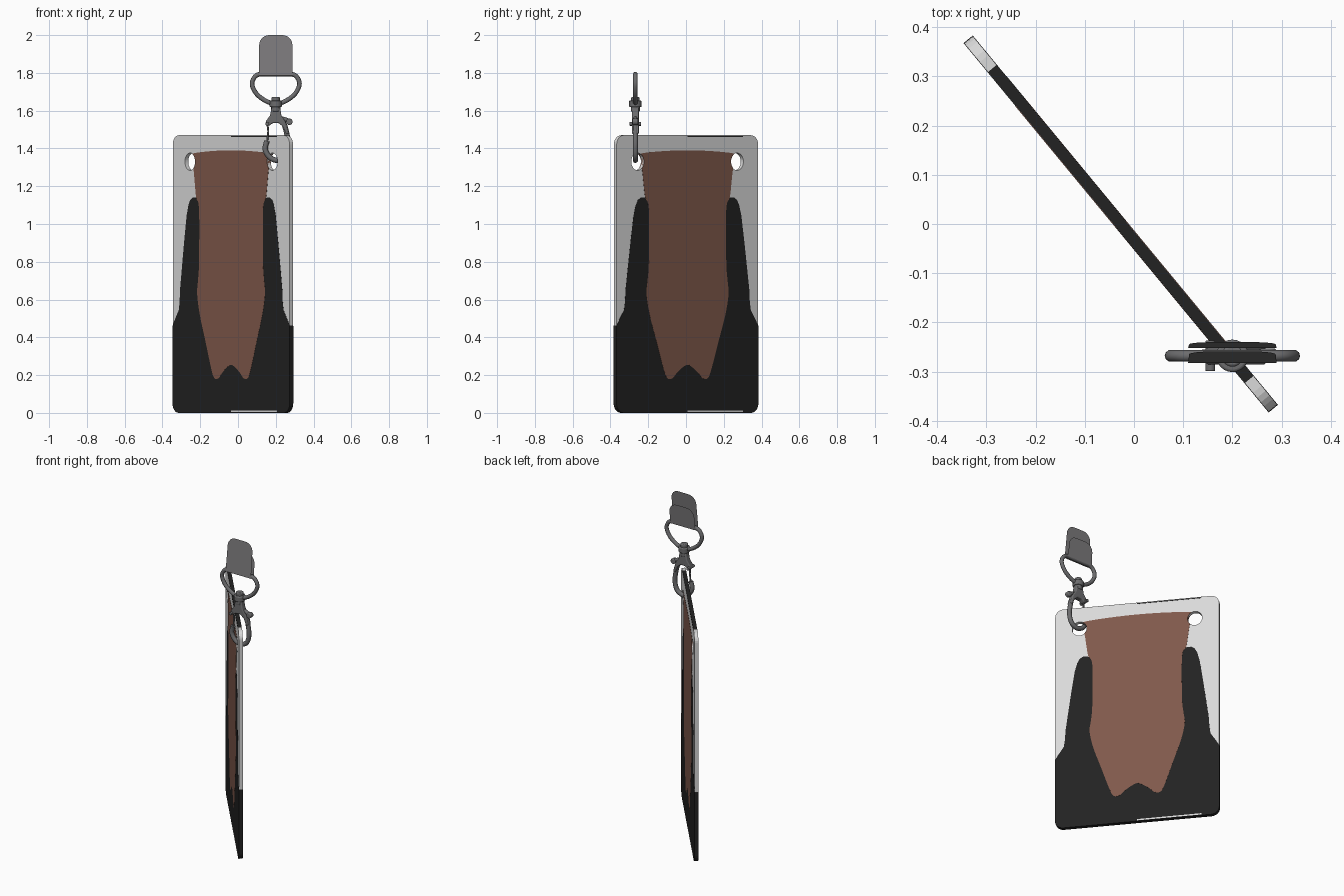
import bpy, bmesh, math
from mathutils import Matrix, Vector

cube = bpy.data.objects.get("Cube")
if cube:
    bpy.data.objects.remove(cube)


def material(name, r, g, b):
    m = bpy.data.materials.new(name)
    m.use_nodes = True
    m.diffuse_color = (r, g, b, 1)
    bsdf = next(n for n in m.node_tree.nodes if n.type == 'BSDF_PRINCIPLED')
    bsdf.inputs["Base Color"].default_value = (r, g, b, 1)
    return m


CLEAR = material("pale grey plastic", 0.70, 0.70, 0.70)
BLACK = material("black print", 0.016, 0.016, 0.016)
BROWN = material("brown print", 0.215, 0.10, 0.07)
METAL = material("grey metal", 0.15, 0.15, 0.155)
STRAP = material("grey strap", 0.20, 0.195, 0.20)


def frame(origin, x, y):
    """Drawing plane: x and y axes of the profile, depth along their cross product."""
    x, y = Vector(x).normalized(), Vector(y).normalized()
    m = Matrix((x, y, x.cross(y))).transposed().to_4x4()
    m.translation = origin
    return m


CARD = frame((-0.027, 0, 0), (0.637, -0.771, 0), (0, 0, 1))
CLASP = frame((0.2, -0.268, 0), (1, 0, 0), (0, 0, 1))


def smooth(pts, closed=False, steps=6):
    """Catmull-Rom curve through the points."""
    n = len(pts)
    get = (lambda i: Vector(pts[i % n])) if closed else \
          (lambda i: Vector(pts[min(max(i, 0), n - 1)]))
    out = []
    for i in range(n if closed else n - 1):
        a, b, c, d = (get(i + k) for k in (-1, 0, 1, 2))
        for s in range(steps):
            t = s / steps
            out.append(0.5 * (2 * b + (c - a) * t + (2 * a - 5 * b + 4 * c - d) * t * t
                              + (3 * b - a - 3 * c + d) * t ** 3))
    return out if closed else out + [get(n - 1)]


def mirror(half):
    """Right half, listed bottom to top, completed with its left half."""
    return half + [(-x, y) for x, y in reversed(half) if abs(x) > 1e-6]


def corner(cx, cy, r, start):
    return [(cx + r * math.cos(math.radians(start + a)), cy + r * math.sin(math.radians(start + a)))
            for a in range(0, 91, 15)]


def prism(name, pts, d0, d1, mat, fr, bevel=0):
    """Flat outline, given depth from d0 to d1."""
    bm = bmesh.new()
    face = bm.faces.new([bm.verts.new((p[0], p[1], d0)) for p in pts])
    if d1 != d0:
        new = bmesh.ops.extrude_face_region(bm, geom=[face])["geom"]
        bmesh.ops.translate(bm, vec=(0, 0, d1 - d0),
                            verts=[v for v in new if isinstance(v, bmesh.types.BMVert)])
    bmesh.ops.recalc_face_normals(bm, faces=bm.faces)
    me = bpy.data.meshes.new(name)
    bm.to_mesh(me)
    bm.free()
    ob = bpy.data.objects.new(name, me)
    bpy.context.collection.objects.link(ob)
    ob.matrix_world = fr
    me.materials.append(mat)
    if bevel:
        mod = ob.modifiers.new("Soft edges", 'BEVEL')
        mod.width, mod.segments = bevel, 3
        soften(ob)
    return ob


def soften(ob):
    bpy.ops.object.select_all(action='DESELECT')
    ob.select_set(True)
    bpy.context.view_layer.objects.active = ob
    bpy.ops.object.shade_smooth_by_angle(angle=math.radians(40))


def tube(name, pts, r, mat=METAL, closed=False):
    """Round bar along a smooth path in the clasp plane."""
    cu = bpy.data.curves.new(name, 'CURVE')
    cu.dimensions = '3D'
    cu.bevel_depth, cu.bevel_resolution, cu.use_fill_caps = r, 3, True
    path = smooth(pts, closed)
    sp = cu.splines.new('POLY')
    sp.points.add(len(path) - 1)
    for p, q in zip(sp.points, path):
        p.co = (q[0], q[1], 0, 1)
    sp.use_cyclic_u = closed
    cu.materials.append(mat)
    ob = bpy.data.objects.new(name, cu)
    bpy.context.collection.objects.link(ob)
    ob.matrix_world = CLASP
    bpy.ops.object.select_all(action='DESELECT')
    ob.select_set(True)
    bpy.context.view_layer.objects.active = ob
    bpy.ops.object.convert(target='MESH')
    soften(bpy.context.object)


def cylinder(name, r, depth, loc, rot=(0, 0, 0), bevel=0.005):
    bpy.ops.mesh.primitive_cylinder_add(vertices=24, radius=r, depth=depth, location=loc, rotation=rot)
    ob = bpy.context.object
    ob.name = name
    ob.data.materials.append(METAL)
    mod = ob.modifiers.new("Soft edges", 'BEVEL')
    mod.width, mod.segments = bevel, 3
    soften(ob)


# Card: clear plate, black side print and brown centre print
W, H, R = 0.486, 1.47, 0.05
card = prism("clear_card", mirror(corner(W - R, R + 0.001, R, -90) + corner(W - R, H - R, R, 0)),
             -0.0115, 0.0115, CLEAR, CARD)

side = [(0.487, 0.46), (0.47, 0.49), (0.435, 0.545), (0.428, 0.59), (0.425, 0.65), (0.405, 0.80),
        (0.39, 0.91), (0.37, 1.045), (0.355, 1.10), (0.34, 1.128), (0.32, 1.14), (0.295, 1.14),
        (0.27, 1.12), (0.24, 1.05), (0.24, 0.6)]
black = prism("black_print", mirror(corner(0.437, 0.05, 0.05, -90) + side),
              -0.0122, 0.0122, BLACK, CARD)

centre = [(0, 0.255), (0.035, 0.24), (0.07, 0.215), (0.105, 0.183), (0.14, 0.185), (0.165, 0.235),
          (0.215, 0.385), (0.26, 0.52), (0.282, 0.63), (0.275, 0.70), (0.266, 0.80), (0.266, 1.08),
          (0.29, 1.14), (0.302, 1.22), (0.312, 1.29), (0.33, 1.345), (0.328, 1.368), (0.28, 1.378),
          (0.14, 1.387), (0, 1.39)]
brown = prism("brown_print", smooth(mirror(centre), True, 4), -0.0128, 0.0128, BROWN, CARD)

# Lanyard holes through every layer
for s in (-1, 1):
    ring = [(s * 0.342 + 0.043 * math.cos(a * math.tau / 32), 1.33 + 0.046 * math.sin(a * math.tau / 32))
            for a in range(32)]
    cutter = prism("hole_cutter", ring, -0.1, 0.1, CLEAR, CARD)
    cutter.hide_render = True
    for ob in (card, brown):
        mod = ob.modifiers.new("Hole", 'BOOLEAN')
        mod.operation, mod.solver, mod.object = 'DIFFERENCE', 'EXACT', cutter
        bpy.ops.object.select_all(action='DESELECT')
        bpy.context.view_layer.objects.active = ob
        ob.select_set(True)
        bpy.ops.object.modifier_apply(modifier="Hole")
    bpy.data.objects.remove(cutter)


# Printed edge lines
def strip(name, u0, u1, z0, z1, d0, d1, mat):
    prism(name, [(u0, z0), (u1, z0), (u1, z1), (u0, z1)], d0, d1, mat, CARD)


strip("top_edge_print", -0.41, 0.41, H - 0.002, H + 0.0006, -0.011, 0.011, BLACK)
for s in (-1, 1):
    u0, u1 = sorted((0, s * 0.38))
    strip("top_line", u0, u1, 1.461, 1.466, s * 0.011, s * 0.012, BLACK)
    strip("bottom_line", u0, u1, 0.004, 0.013, s * 0.0118, s * 0.0128, CLEAR)

# Strap ends: two tilted thin sheets
for name, y0, y1, top in (("front_strap", -0.283, -0.259, 2.0), ("back_strap", -0.252, -0.24, 1.92)):
    fr = frame((0.2, y0, 1.785), (1, 0, 0), (0, y1 - y0, top - 1.785))
    h = math.hypot(y1 - y0, top - 1.785)
    prism(name, mirror([(0.09, 0)] + corner(0.035, h - 0.053, 0.053, 0)), 0, 0, STRAP, fr)

# Strap loop
loop = [(0, 1.637), (0.05, 1.65), (0.1, 1.687), (0.125, 1.735), (0.116, 1.772), (0.09, 1.792), (0.04, 1.793)]
tube("strap_loop", mirror(loop), 0.012, closed=True)

# Swivel collar
cylinder("swivel_collar", 0.033, 0.034, (0.2, -0.268, 1.636))
cylinder("swivel_cap", 0.022, 0.025, (0.2, -0.268, 1.66))
cylinder("swivel_neck", 0.024, 0.03, (0.2, -0.268, 1.61))

# Clasp body, hook, gate and thumb lever
body = [(-0.022, 1.62), (0.022, 1.62), (0.03, 1.575), (0.052, 1.54), (0.07, 1.48), (0.055, 1.475),
        (0.038, 1.515), (0.015, 1.535), (-0.015, 1.535), (-0.035, 1.52), (-0.055, 1.523),
        (-0.052, 1.545), (-0.03, 1.575)]
prism("clasp_body", body, -0.018, 0.018, METAL, CLASP, 0.006)
tube("hook", [(0.045, 1.53), (0.06, 1.47), (0.066, 1.41), (0.05, 1.358), (0.008, 1.337), (-0.033, 1.354),
              (-0.056, 1.395), (-0.047, 1.44)], 0.014)
tube("gate", [(-0.045, 1.53), (-0.04, 1.49), (-0.046, 1.435)], 0.005)
tube("thumb_lever", [(0.02, 1.56), (0.05, 1.553), (0.075, 1.54)], 0.012)
cylinder("lever_knob", 0.017, 0.03, (0.272, -0.268, 1.541), (math.pi / 2, 0, 0))
cylinder("gate_pin", 0.01, 0.062, (0.155, -0.268, 1.53), (math.pi / 2, 0, 0), 0.002)
